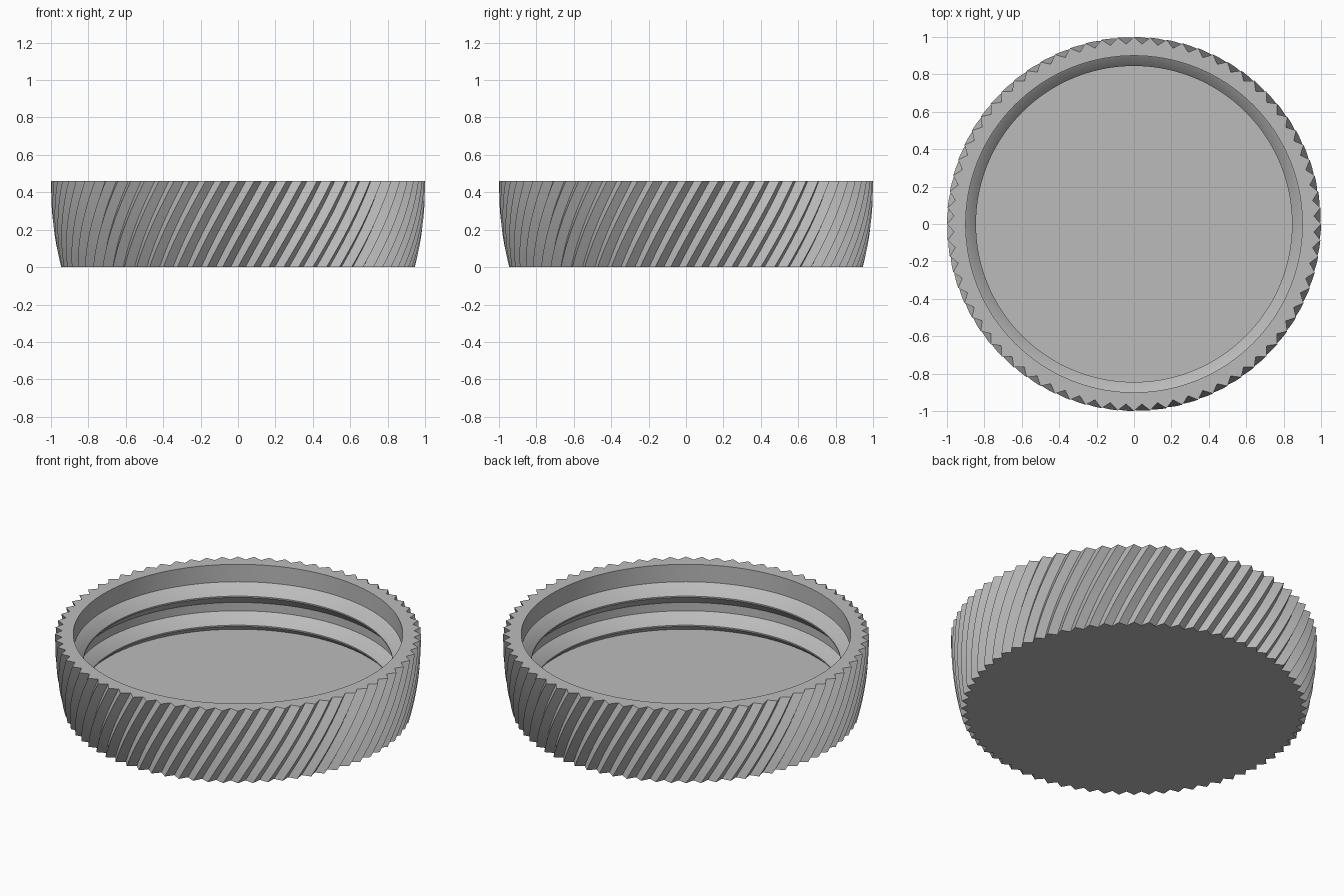
import bpy, bmesh
from math import sin, cos, pi, radians

cube = bpy.data.objects.get("Cube")
if cube:
    bpy.data.objects.remove(cube, do_unlink=True)

TEETH = 72
SEGS = TEETH * 2
HEIGHT = 0.46
FLOOR = 0.08
WALL_R = 0.9
TWIST = radians(15)

grey = bpy.data.materials.new("grey plastic")
grey.use_nodes = True
grey.diffuse_color = (0.5, 0.5, 0.5, 1)
grey.node_tree.nodes["Principled BSDF"].inputs["Base Color"].default_value = grey.diffuse_color


def ring(bm, radius, z, notch=0.0, turn=0.0):
    """One loop of points; every other point is pulled in by notch."""
    loop = []
    for i in range(SEGS):
        r = radius - notch * (i % 2)
        a = 2 * pi * i / SEGS + turn
        loop.append(bm.verts.new((r * cos(a), r * sin(a), z)))
    return loop


def bridge(bm, low, high):
    for i in range(SEGS):
        j = (i + 1) % SEGS
        bm.faces.new((low[i], low[j], high[j], high[i]))


def finish(bm, name):
    bmesh.ops.recalc_face_normals(bm, faces=bm.faces)
    mesh = bpy.data.meshes.new(name)
    bm.to_mesh(mesh)
    bm.free()
    obj = bpy.data.objects.new(name, mesh)
    bpy.context.collection.objects.link(obj)
    mesh.materials.append(grey)
    bpy.ops.object.select_all(action='DESELECT')
    obj.select_set(True)
    bpy.context.view_layer.objects.active = obj
    bpy.ops.object.shade_smooth_by_angle(angle=radians(30))
    return obj


# Lid body: twisted grip ridges outside, plain cup inside
bm = bmesh.new()
ROWS = 12
loops = []
for k in range(ROWS + 1):
    t = k / ROWS
    bulge = 1 - 0.055 * (1 - t) ** 2.2
    loops.append(ring(bm, bulge, HEIGHT * t, 0.037, TWIST * t))
loops.append(ring(bm, WALL_R, HEIGHT, 0, TWIST))
loops.append(ring(bm, WALL_R, FLOOR, 0, TWIST))
for low, high in zip(loops, loops[1:]):
    bridge(bm, low, high)
bm.faces.new(loops[0][::-1])
bm.faces.new(loops[-1])
finish(bm, "lid_body")

# Inner thread ridges, wedge-shaped and sunk slightly into the wall
for name, tip_z in (("upper_thread", 0.29), ("lower_thread", 0.115)):
    bm = bmesh.new()
    section = [(WALL_R + 0.01, tip_z - 0.07), (WALL_R, tip_z - 0.06),
               (0.845, tip_z - 0.004), (0.845, tip_z + 0.004),
               (WALL_R, tip_z + 0.065), (WALL_R + 0.01, tip_z + 0.07)]
    loops = [ring(bm, r, z, 0, TWIST) for r, z in section]
    for low, high in zip(loops, loops[1:] + loops[:1]):
        bridge(bm, low, high)
    finish(bm, name)
